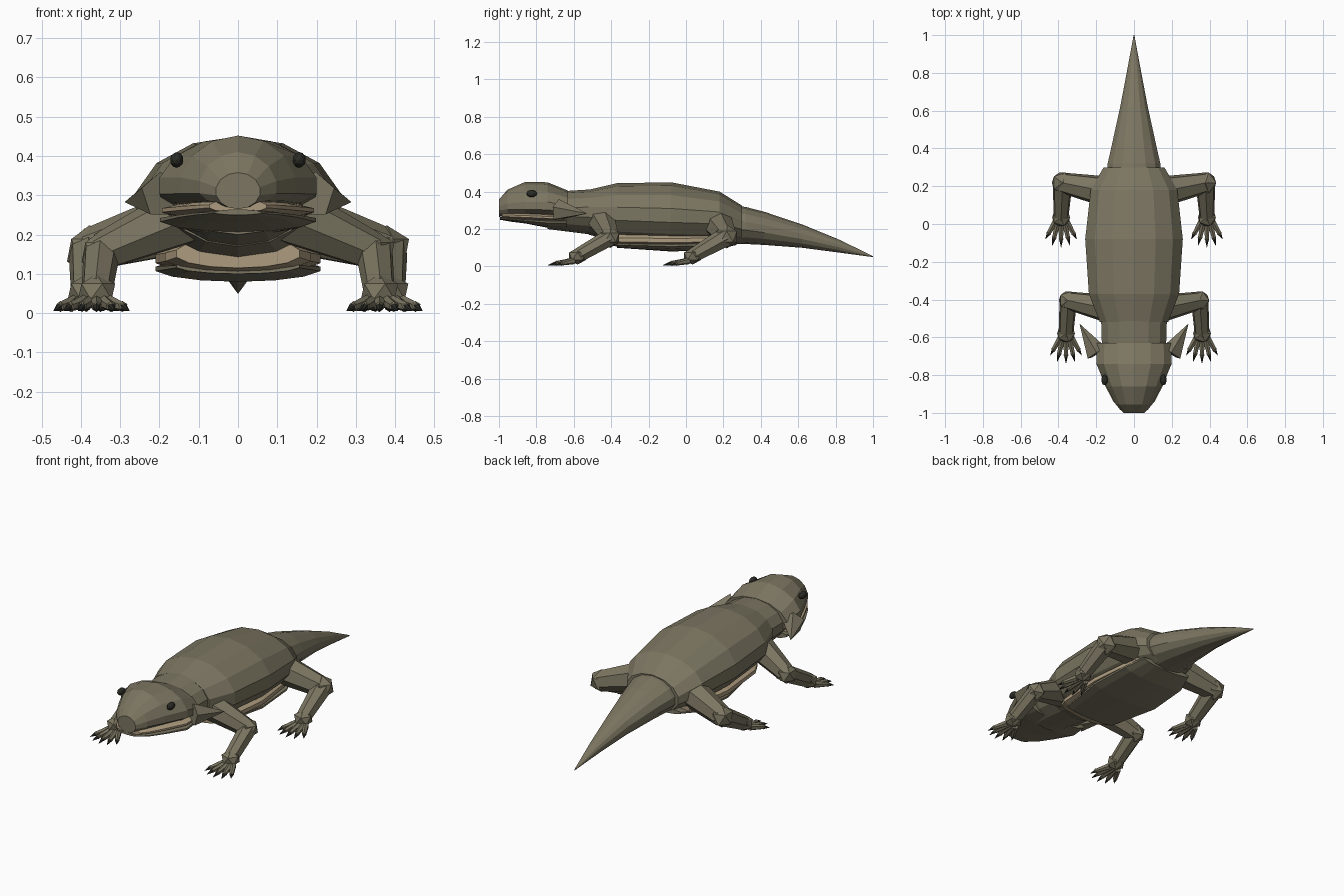
import bpy, bmesh, math
from mathutils import Vector


def material(name, color):
    m = bpy.data.materials.new(name)
    m.diffuse_color = (*color, 1)
    return m


HIDE = material("olive_hide", (0.20, 0.18, 0.12))
PALE = material("pale_skin", (0.42, 0.33, 0.21))
DARK = material("dark", (0.025, 0.025, 0.02))


def finish(bm, name, mat):
    bmesh.ops.recalc_face_normals(bm, faces=bm.faces)
    me = bpy.data.meshes.new(name)
    bm.to_mesh(me)
    bm.free()
    me.materials.append(mat)
    ob = bpy.data.objects.new(name, me)
    bpy.context.collection.objects.link(ob)
    return ob


def loft(name, sections, mat, sides=14):
    """Sections along y: (y, half width, widest z, top z, bottom z)."""
    bm = bmesh.new()
    rings = []
    for y, w, zc, top, bot in sections:
        ring = []
        for i in range(sides):
            a = math.tau * i / sides
            s = math.cos(a)
            ring.append(bm.verts.new((w * math.sin(a), y,
                                      zc + s * (top - zc if s > 0 else zc - bot))))
        rings.append(ring)
    for r, q in zip(rings, rings[1:]):
        for i in range(sides):
            j = (i + 1) % sides
            bm.faces.new((r[i], r[j], q[j], q[i]))
    bm.faces.new(rings[0])
    bm.faces.new(rings[-1])
    return finish(bm, name, mat)


def limb(name, a, b, r1, r2, mat=HIDE, sides=7):
    """Tapered rod between two points."""
    a, b = Vector(a), Vector(b)
    bm = bmesh.new()
    bmesh.ops.create_cone(bm, cap_ends=True, segments=sides, radius1=r1,
                          radius2=r2, depth=(b - a).length)
    rot = (b - a).to_track_quat('Z', 'Y').to_matrix()
    bmesh.ops.rotate(bm, matrix=rot, verts=bm.verts)
    bmesh.ops.translate(bm, vec=(a + b) / 2, verts=bm.verts)
    return finish(bm, name, mat)


def ball(name, c, size, mat=HIDE, sub=1):
    bm = bmesh.new()
    bmesh.ops.create_icosphere(bm, subdivisions=sub, radius=1)
    bmesh.ops.scale(bm, vec=size, verts=bm.verts)
    bmesh.ops.translate(bm, vec=c, verts=bm.verts)
    return finish(bm, name, mat)


# Trunk, pale underside and belly plate
loft("body", [(-0.52, 0.185, 0.29, 0.41, 0.17), (-0.37, 0.245, 0.28, 0.445, 0.13),
              (-0.08, 0.265, 0.27, 0.45, 0.115), (0.18, 0.235, 0.26, 0.40, 0.115),
              (0.30, 0.165, 0.22, 0.325, 0.125)], HIDE)
loft("underside", [(-0.42, 0.16, 0.15, 0.20, 0.115), (-0.36, 0.19, 0.14, 0.20, 0.105),
                   (-0.08, 0.215, 0.135, 0.20, 0.10), (0.22, 0.18, 0.14, 0.20, 0.11)], PALE)
loft("belly_plate", [(-0.37, 0.16, 0.12, 0.13, 0.10), (-0.08, 0.215, 0.115, 0.13, 0.08),
                     (0.16, 0.20, 0.12, 0.135, 0.088), (0.27, 0.16, 0.14, 0.15, 0.115)], HIDE)

# Neck and throat
loft("neck", [(-0.74, 0.16, 0.29, 0.39, 0.20), (-0.62, 0.175, 0.29, 0.405, 0.185),
              (-0.46, 0.18, 0.29, 0.415, 0.165)], HIDE)

# Tail
loft("tail", [(0.18, 0.155, 0.22, 0.335, 0.12), (0.32, 0.143, 0.215, 0.318, 0.12),
              (0.42, 0.12, 0.20, 0.292, 0.115), (0.62, 0.075, 0.16, 0.225, 0.10),
              (0.82, 0.036, 0.11, 0.143, 0.074), (1.0, 0.002, 0.053, 0.055, 0.05)], HIDE)

# Head, gum line and lower jaw
loft("head", [(-1.0, 0.057, 0.31, 0.358, 0.265), (-0.955, 0.10, 0.315, 0.41, 0.27),
              (-0.86, 0.15, 0.315, 0.452, 0.268), (-0.74, 0.205, 0.315, 0.45, 0.26),
              (-0.63, 0.20, 0.30, 0.405, 0.25)], HIDE)
loft("gum_line", [(-0.985, 0.075, 0.272, 0.29, 0.256), (-0.94, 0.108, 0.27, 0.29, 0.25),
                  (-0.86, 0.148, 0.267, 0.29, 0.245), (-0.74, 0.198, 0.262, 0.285, 0.24),
                  (-0.66, 0.195, 0.26, 0.285, 0.235)], PALE)
loft("lower_jaw", [(-0.995, 0.06, 0.256, 0.264, 0.25), (-0.94, 0.112, 0.253, 0.262, 0.24),
                   (-0.86, 0.155, 0.248, 0.258, 0.23), (-0.74, 0.203, 0.24, 0.252, 0.207),
                   (-0.64, 0.19, 0.24, 0.252, 0.20)], HIDE)

# Both sides: eyes, cheek horns, legs and feet
legs = {"front": ((0.13, -0.45, 0.25), (0.348, -0.405, 0.155), (0.36, -0.58, 0.055), 0.078, 0.056),
        "back": ((0.14, 0.17, 0.23), (0.378, 0.218, 0.16), (0.386, 0.035, 0.055), 0.085, 0.064)}
toes = [(-0.083, -0.115), (-0.046, -0.148), (0.0, -0.158), (0.046, -0.148), (0.083, -0.115)]

for side, s in (("left", 1), ("right", -1)):
    flip = lambda p: Vector((p[0] * s, p[1], p[2]))
    ball(f"eye_{side}", flip((0.156, -0.825, 0.39)), (0.017, 0.029, 0.020), DARK, 2)
    limb(f"cheek_horn_{side}", flip((0.195, -0.685, 0.30)), flip((0.287, -0.53, 0.283)),
         0.06, 0.001, sides=5)
    for kind, (hip, knee, ankle, r_hip, r_knee) in legs.items():
        n = f"{kind}_{side}"
        limb(f"upper_leg_{n}", flip(hip), flip(knee), r_hip, r_knee * 0.88)
        ball(f"knee_{n}", flip(knee), (r_knee,) * 3)
        limb(f"lower_leg_{n}", flip(knee), flip(ankle), r_knee * 0.85, 0.040)
        ball(f"ankle_{n}", flip(ankle), (0.053, 0.053, 0.045))
        # Toes fan out from the ankle, each with a knuckle and a claw
        for i, (dx, dy) in enumerate(toes):
            root = Vector((ankle[0] + dx * 0.35, ankle[1] - 0.02, 0.03))
            tip = Vector((ankle[0] + dx, ankle[1] + dy, 0.006))
            mid = root.lerp(tip, 0.68)
            mid.z = 0.017
            limb(f"toe_{n}_{i}", flip(root), flip(mid), 0.018, 0.012, sides=6)
            ball(f"knuckle_{n}_{i}", flip(mid), (0.014,) * 3)
            limb(f"claw_{n}_{i}", flip(mid), flip(tip), 0.012, 0.001, DARK, 6)
